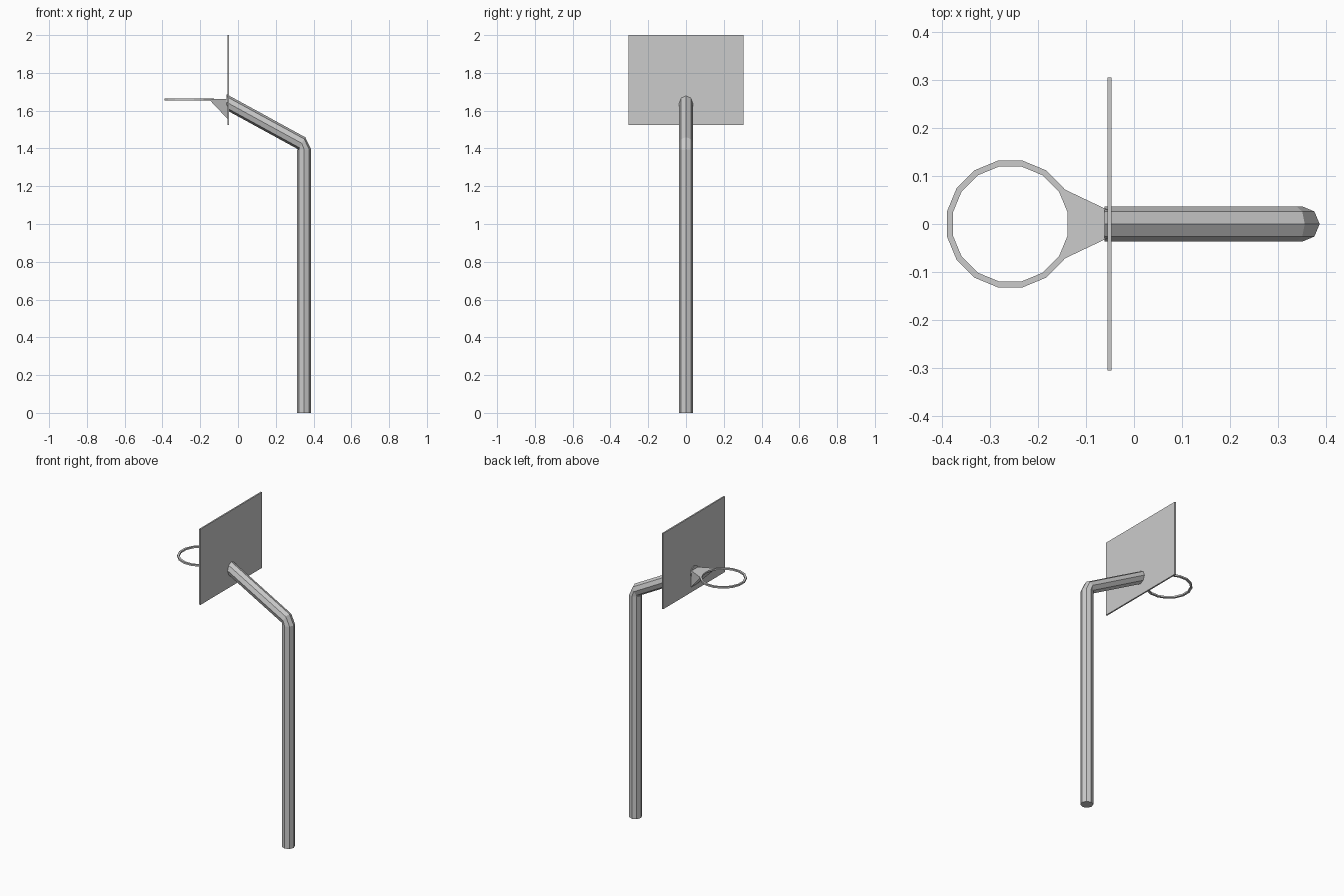
import bpy
import bmesh
from math import sin, cos, pi
from mathutils import Vector

if "Cube" in bpy.data.objects:
    bpy.data.objects.remove(bpy.data.objects["Cube"])


def make(name, verts, faces):
    mesh = bpy.data.meshes.new(name)
    mesh.from_pydata([tuple(v) for v in verts], [], faces)
    bm = bmesh.new()
    bm.from_mesh(mesh)
    bmesh.ops.recalc_face_normals(bm, faces=bm.faces)
    bm.to_mesh(mesh)
    bm.free()
    ob = bpy.data.objects.new(name, mesh)
    bpy.context.collection.objects.link(ob)
    return ob


def bridge(rings, n, closed=False):
    # quads between successive rings of n vertices
    count = rings if closed else rings - 1
    faces = []
    for r in range(count):
        a, b = r * n, ((r + 1) % rings) * n
        for i in range(n):
            j = (i + 1) % n
            faces.append((a + i, a + j, b + j, b + i))
    return faces


# bent octagonal pole: (centre x, z) and in-plane half-width vector per section
R, N = 0.037, 8
sections = [
    ((0.350, 0.0), (R, 0.0)),
    ((0.350, 1.395), (R, 0.0)),
    ((0.338, 1.427), (0.018, 0.0325)),
    ((-0.061, 1.645), (0.0, 0.042)),
]
verts = []
for (cx, cz), (ux, uz) in sections:
    for i in range(N):
        a = 2 * pi * i / N
        verts.append((cx + ux * cos(a), R * sin(a), cz + uz * cos(a)))
k = len(sections)
faces = bridge(k, N) + [tuple(range(N)), tuple(range((k - 1) * N, k * N))]
make("pole", verts, faces)

# backboard
bpy.ops.mesh.primitive_cube_add(size=1, location=(-0.051, 0, 1.7625))
board = bpy.context.object
board.name = "backboard"
board.scale = (0.009, 0.61, 0.475)

# sixteen-sided hoop with a square section
CX, SIDES = -0.258, 16
Z0, Z1 = 1.654, 1.664
R_OUT, R_IN = 0.1345, 0.122


def hoop_point(r, i, z):
    a = 2 * pi * (i + 0.5) / SIDES
    return Vector((CX + r * cos(a), r * sin(a), z))


verts = []
for i in range(SIDES):
    verts += [hoop_point(R_OUT, i, Z0), hoop_point(R_OUT, i, Z1),
              hoop_point(R_IN, i, Z1), hoop_point(R_IN, i, Z0)]
make("hoop", verts, bridge(SIDES, 4, closed=True))

# wedge bracket following the rear facets of the hoop, tapering to the board
arc = [hoop_point(R_OUT - 0.002, i, z) for z in (Z1 - 0.001, Z0) for i in (-2, -1, 0, 1)]
xb, w = -0.054, 0.029
back = [(xb, w, Z1 - 0.001), (xb, -w, Z1 - 0.001), (xb, w, 1.555), (xb, -w, 1.555)]
faces = [
    (0, 1, 2, 3, 8, 9),
    (0, 1, 5, 4), (1, 2, 6, 5), (2, 3, 7, 6),
    (4, 5, 11), (5, 6, 10, 11), (6, 7, 10),
    (3, 7, 10, 8), (0, 4, 11, 9),
    (8, 10, 11, 9),
]
make("hoop_bracket", arc + back, faces)
